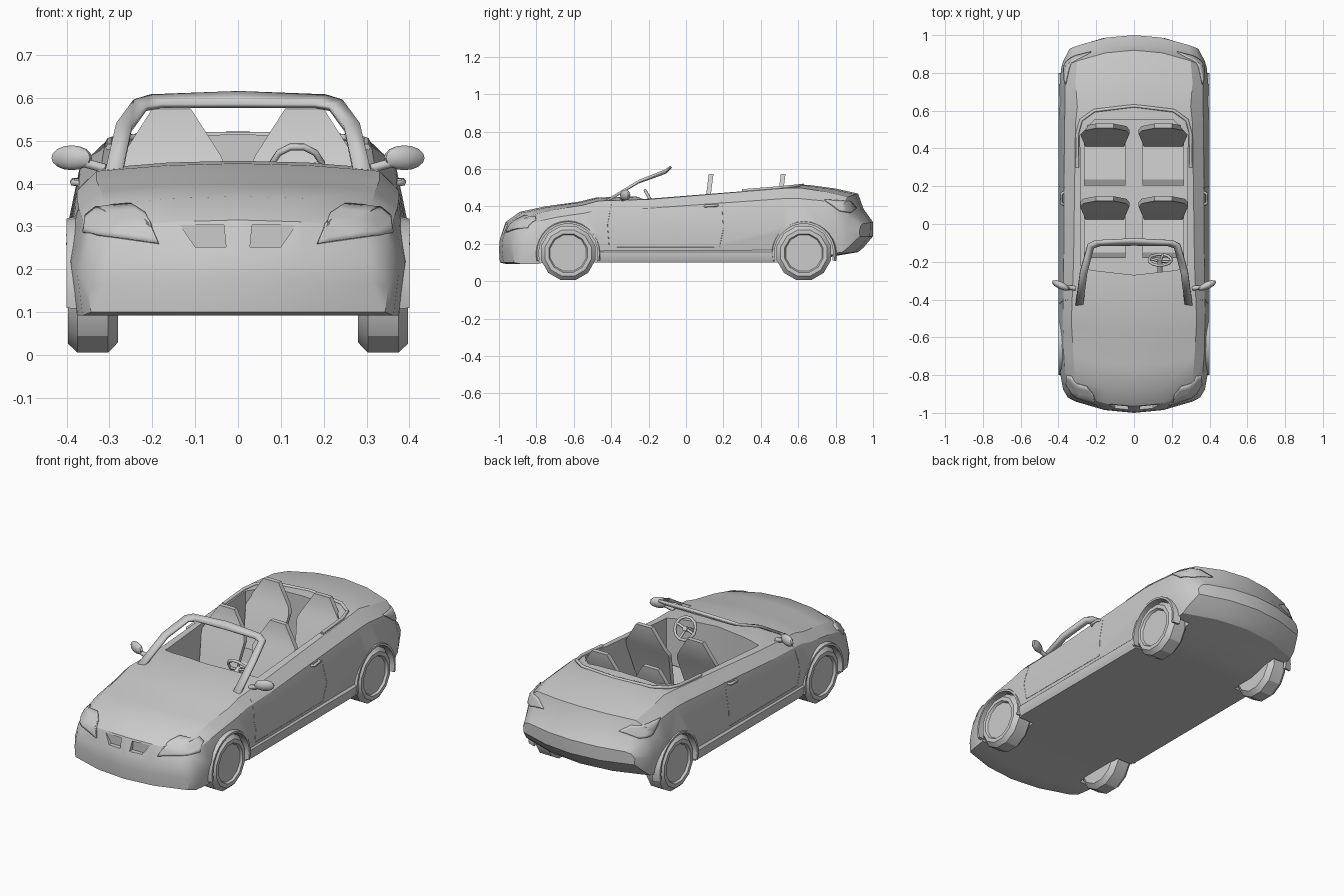
import bpy, bmesh, math
from mathutils import Vector, Matrix
from mathutils.bvhtree import BVHTree

if "Cube" in bpy.data.objects:
    bpy.data.objects.remove(bpy.data.objects["Cube"])

GREY = (0.6, 0.6, 0.6, 1)
paint = bpy.data.materials.new("light_grey")
paint.use_nodes = True
paint.diffuse_color = GREY
paint.node_tree.nodes["Principled BSDF"].inputs["Base Color"].default_value = GREY


def smooth(obj):
    bpy.ops.object.select_all(action="DESELECT")
    obj.select_set(True)
    bpy.context.view_layer.objects.active = obj
    bpy.ops.object.shade_smooth_by_angle(angle=math.radians(30))


def add_object(name, data, mirror):
    """Link painted geometry, optionally mirrored across x."""
    data.materials.append(paint)
    obj = bpy.data.objects.new(name, data)
    bpy.context.collection.objects.link(obj)
    if mirror:
        obj.modifiers.new("mirror", "MIRROR").use_mirror_merge = False
    return obj


def make(name, bm, mirror=False):
    """Turn a bmesh into a finished object."""
    bmesh.ops.remove_doubles(bm, verts=bm.verts, dist=0.0002)
    bmesh.ops.dissolve_degenerate(bm, edges=bm.edges, dist=0.0002)
    bmesh.ops.recalc_face_normals(bm, faces=bm.faces)
    mesh = bpy.data.meshes.new(name)
    bm.to_mesh(mesh)
    bm.free()
    obj = add_object(name, mesh, mirror)
    smooth(obj)
    return obj


def tube(name, points, radius, mirror=False, loop=False):
    """Round bar along a path."""
    curve = bpy.data.curves.new(name, "CURVE")
    curve.dimensions = "3D"
    curve.bevel_depth, curve.bevel_resolution = radius, 1
    curve.use_fill_caps = True
    spline = curve.splines.new("POLY")
    spline.points.add(len(points) - 1)
    spline.use_cyclic_u = loop
    for node, p in zip(spline.points, points):
        node.co = (*p, 1)
    add_object(name, curve, mirror)


def bridge(rings, closed=True, caps=False):
    """Join rows of points with quads."""
    bm = bmesh.new()
    rows = [[bm.verts.new(p) for p in ring] for ring in rings]
    n = len(rows[0])
    for a, b in zip(rows, rows[1:]):
        for i in range(n if closed else n - 1):
            j = (i + 1) % n
            bm.faces.new((a[i], a[j], b[j], b[i]))
    if caps:
        bm.faces.new(rows[0])
        bm.faces.new(rows[-1])
    return bm


def prism(outline, axis, lo, hi):
    """Extrude a flat outline along one axis."""
    return bridge([[(*p[:axis], d, *p[axis:]) for p in outline] for d in (lo, hi)], caps=True)


def both_sides(half):
    """Continue a half path from the centre to the other side."""
    return half + [(-p[0], *p[1:]) for p in reversed(half) if p[0]]


def circle(y, z, r, n):
    angles = [math.tau * (i + .5) / n for i in range(n)]
    return [(y + r * math.cos(a), z + r * math.sin(a)) for a in angles]


def section(y, top, hood, waist, floor):
    """Body outline at y; edge, shoulder and sill follow from the main sizes."""
    edge = top - min(.018, (top - floor) * .1)
    tall = edge - floor
    sill = waist - tall * .06
    shoulder = hood + (waist - hood) * .65
    half = [(0, top), (hood / 2, top * .75 + edge * .25), (hood, edge),
            (shoulder, edge - tall * .14), (waist, floor + tall * .48),
            (sill, floor), (sill / 2, floor), (0, floor)]
    ring = half + [(-x, z) for x, z in half[-2:0:-1]]
    # Both ends curve back towards the sides
    bow = -math.copysign(min(1, max(0, abs(y) - .4) * 2), y) * .1
    return [(x, y + bow * (x / .4) ** 2, z) for x, z in ring]


# Nose to tail: y, top height, hood half width, waist half width, floor height
STATIONS = [
    (-1, .17, .31, .31, .17), (-.995, .225, .31, .35, .1), (-.965, .315, .3, .375, .092),
    (-.89, .37, .31, .39, .092), (-.75, .4, .32, .4, .1), (-.57, .425, .33, .4, .1),
    (-.48, .447, .33, .4, .1), (-.2, .455, .32, .4, .1), (.55, .515, .31, .4, .1),
    (.65, .515, .3, .4, .1), (.8, .495, .31, .395, .135), (.92, .468, .3, .385, .155),
    (.95, .385, .3, .375, .18), (1, .315, .29, .34, .24), (1, .28, .3, .3, .28)]
body = make("body", bridge([section(*s) for s in STATIONS]))

# Cut the cockpit, wheel wells and grille openings
AXLES, HUB_Z = {"front": -.63, "rear": .63}, .15
cockpit = both_sides([(0, -.27), (.22, -.245), (.28, -.23), (.285, .47), (.21, .55)])
cutters = [prism(cockpit, 2, .14, .8)]
nostril = [(.033, .303), (.135, .303), (.1, .252), (.028, .252)]
for s in (-1, 1):
    cutters += [prism(circle(y, HUB_Z, .163, 20), 0, s * .287, s * .5) for y in AXLES.values()]
    cutters.append(prism([(s * x, z) for x, z in nostril], 1, -1.1, -.955))
for cut in cutters:
    cutter = make("cutter", cut)
    cutter.hide_render = True
    bpy.context.view_layer.objects.active = body
    mod = body.modifiers.new("cut", "BOOLEAN")
    mod.operation, mod.solver, mod.object = "DIFFERENCE", "EXACT", cutter
    bpy.ops.object.modifier_apply(modifier=mod.name)
    bpy.data.objects.remove(cutter)
smooth(body)

# Surface lookup for the fitted details
skin = bmesh.new()
skin.from_mesh(body.data)
surface = BVHTree.FromBMesh(skin)
skin.free()
FRONT, SIDE = Vector((0, 1, 0)), Vector((-1, 0, 0))


def on_body(p, way, lift=0):
    """Drop a point on the body along a direction."""
    hit = surface.ray_cast(Vector(p) - way * 3, way)[0]
    return (hit or Vector(p)) - way * lift


def thicken(obj, amount):
    mod = obj.modifiers.new("thickness", "SOLIDIFY")
    mod.thickness, mod.offset = amount, 0


def fitted_panel(name, corners, way):
    """Thin lamp cover that follows the body."""
    bm = bmesh.new()
    bm.faces.new([bm.verts.new(c) for c in corners])
    bmesh.ops.triangulate(bm, faces=bm.faces)
    bmesh.ops.subdivide_edges(bm, edges=bm.edges, cuts=5, use_grid_fill=True)
    for v in bm.verts:
        v.co = on_body(v.co, way, .005)
    thicken(make(name, bm, True), .008)


lamp = [(.185, .26), (.215, .33), (.25, .352), (.33, .345), (.355, .325), (.36, .285)]
fitted_panel("headlight", [(x, -.9, z) for x, z in lamp], FRONT)
lamp = [(.74, .435), (.88, .425), (.91, .39), (.88, .365), (.82, .375)]
fitted_panel("tail_light", [(.36, y, z) for y, z in lamp], SIDE)

# Door seams, handles and sills
seam = [Vector((.4, y, z)) for y, z in
        ((-.4, .41), (-.42, .3), (-.41, .18), (.18, .18), (.2, .28), (.19, .45))]
path = [on_body(a.lerp(b, t / 6), SIDE) for a, b in zip(seam, seam[1:]) for t in range(6)]
tube("door_seam", path, .0015, True)
tube("door_handle", [(.365, .1, .4), (.385, .11, .402), (.385, .16, .405), (.365, .17, .405)], .008, True)
sill = [(.36, .1), (.385, .1), (.396, .125), (.396, .155), (.38, .17)]
make("sill", prism(sill, 1, -.46, .47), True)

# Wheels: lathed tyre with a recessed hub, plus an arch lip on the body
TYRE = [(.28, 0), (.28, .125), (.303, .15), (.374, .15), (.397, .128),
        (.397, .107), (.385, .1), (.385, 0)]
LIP = [(.36, .157), (.4, .157), (.4, .168), (.36, .178)]
for label, y in AXLES.items():
    rings = [[(x, *p) for p in circle(y, HUB_Z, r, 12)] for x, r in TYRE]
    make(label + "_wheel", bridge(rings), True)
    turns = [math.radians(13 * i - 14) for i in range(17)]
    rings = [[(x, y + r * math.cos(a), HUB_Z + r * math.sin(a)) for x, r in LIP] for a in turns]
    make(label + "_arch_lip", bridge(rings, caps=True), True)

# Windscreen frame: a flat band between an outer and an inner line
outer = [(0, -.08, .611), (.205, -.09, .603), (.245, -.11, .59), (.285, -.25, .535), (.31, -.43, .425)]
inner = [(x * .87, y - .03 + i * .0075, z - .03 + i * .0075) for i, (x, y, z) in enumerate(outer)]
bands = [list(reversed(line)) + [(-x, y, z) for x, y, z in line[1:]] for line in (outer, inner)]
thicken(make("windscreen_frame", bridge(bands, closed=False)), .014)

# Rim around the rear of the cockpit
rim = [(.3, .3, .484), (.3, .48, .498), (.28, .55, .505), (.21, .6, .51), (0, .625, .513)]
tube("cockpit_rim", both_sides(rim), .009)

# Seats: reclined back with wide shoulders and a narrow head, on a cushion
BACK = [(.02, .2, .1), (.09, .43, .13), (.108, .465, .115), (.122, .573, .046)]
CUSHION = [(-.175, .13), (-.18, .22), (-.15, .235), (.04, .215), (.04, .13)]
for label, shift in (("front", 0), ("rear", .385)):
    rings = [[(.155 + s * w, y + shift + t, z) for s, t in ((-1, 0), (1, 0), (1, .025), (-1, .025))]
             for y, z, w in BACK]
    make(label + "_seat_back", bridge(rings, caps=True), True)
    cushion = prism([(y + shift, z) for y, z in CUSHION], 0, .045, .265)
    make(label + "_seat_cushion", cushion, True)

# Steering wheel, drawn flat and then tilted towards the driver
tilt = Matrix.Translation((.138, -.19, .435)) @ Matrix.Rotation(math.radians(-60), 4, "X")
rim = [tilt @ Vector((*p, 0)) for p in circle(0, 0, .06, 12)]
tube("steering_wheel", rim, .008, loop=True)
for i in (2, 5, 11):
    tube("steering_spoke", [tilt @ Vector((0, 0, -.01)), rim[i]], .007)
tube("steering_column", [tilt @ Vector((0, 0, .005)), tilt @ Vector((0, 0, -.12))], .014)

# Door mirrors on short stalks
bm = bmesh.new()
pose = (Matrix.Translation((.388, -.325, .46)) @ Matrix.Rotation(math.radians(25), 4, "Z")
        @ Matrix.Diagonal((.052, .02, .029, 1)))
bmesh.ops.create_uvsphere(bm, u_segments=10, v_segments=8, radius=1, matrix=pose)
make("door_mirror", bm, True)
tube("mirror_stalk", [(.31, -.34, .435), (.365, -.335, .45)], .012, True)
